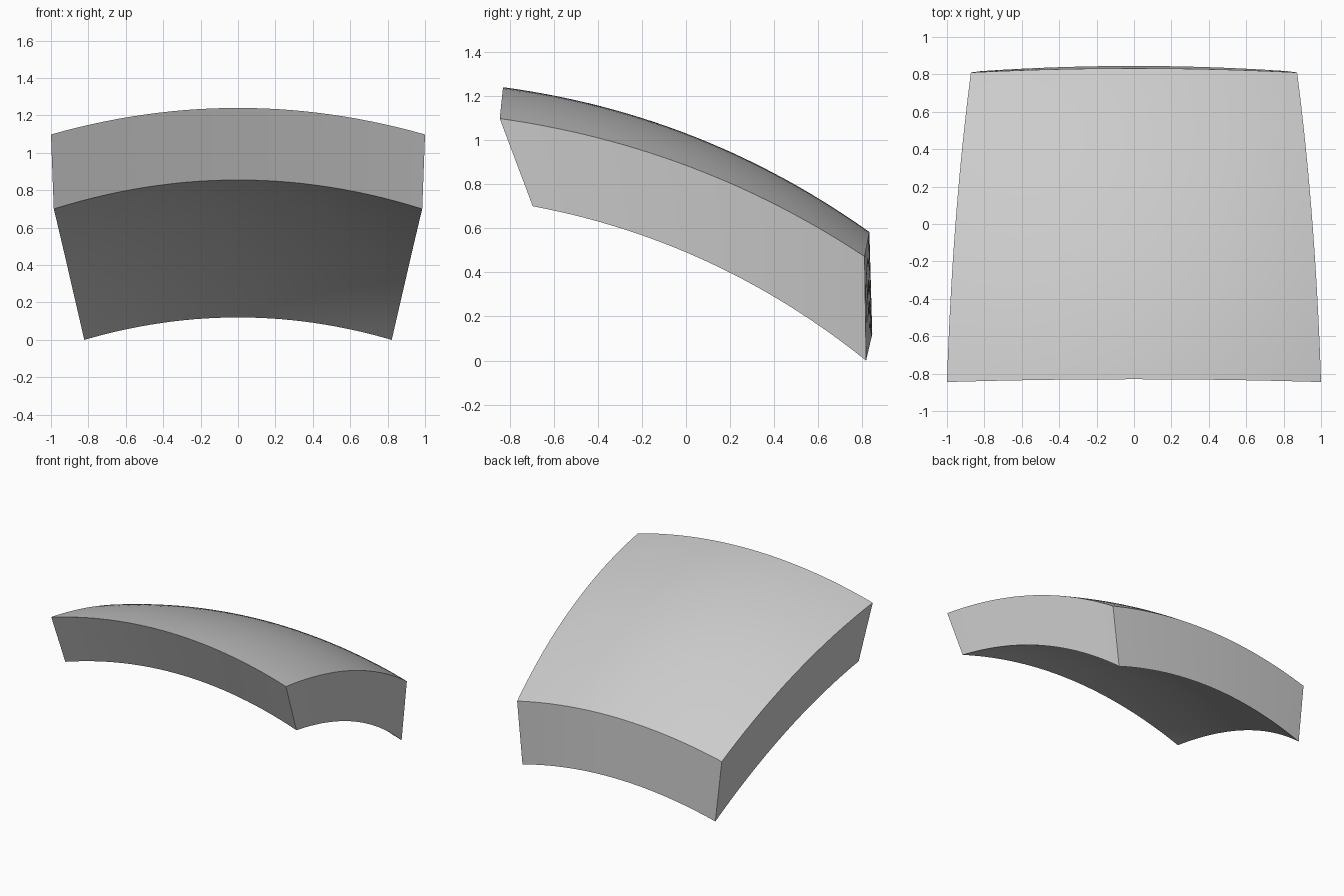
import bpy
import bmesh
from mathutils import Vector

default = bpy.data.objects.get("Cube")
if default:
    bpy.data.objects.remove(default)

SEGMENTS = 28

# Rows run front, middle, back; each holds the crown point and the left corner.
OUTER = [((0, -0.83, 1.24), (1.0, -0.845, 1.098)),
         ((0, 0.04, 1.015), (0.953, 0.02, 0.878)),
         ((0, 0.832, 0.583), (0.872, 0.81, 0.472))]
INNER = [((0, -0.68, 0.855), (0.985, -0.695, 0.70)),
         ((0, 0.125, 0.575), (0.925, 0.10, 0.447)),
         ((0, 0.845, 0.12), (0.822, 0.817, 0.0))]


def through_three(a, b, c, t):
    """Smooth arc through three points, t from -1 to 1."""
    return a * (t * (t - 1) / 2) + b * (1 - t * t) + c * (t * (t + 1) / 2)


def arched_point(rows, u, v):
    """Point on a doubly curved skin, u across and v front to back."""
    crown = through_three(*[Vector(row[0]) for row in rows], v)
    corner = through_three(*[Vector(row[1]) for row in rows], v)
    point = crown.lerp(corner, u * u)
    point.x = corner.x * u
    return point


# Flat slab: a fine grid given thickness
bm = bmesh.new()
bmesh.ops.create_grid(bm, x_segments=SEGMENTS, y_segments=SEGMENTS, size=1)
slab = bmesh.ops.extrude_face_region(bm, geom=bm.faces[:])
upper = [g for g in slab["geom"] if isinstance(g, bmesh.types.BMVert)]
bmesh.ops.translate(bm, verts=upper, vec=(0, 0, 1))

# Bend the slab between the outer and inner skins
for vert in bm.verts:
    rows = OUTER if vert.co.z > 0.5 else INNER
    vert.co = arched_point(rows, vert.co.x, vert.co.y)
bmesh.ops.recalc_face_normals(bm, faces=bm.faces[:])

mesh = bpy.data.meshes.new("curved_panel")
bm.to_mesh(mesh)
bm.free()
panel = bpy.data.objects.new("curved_panel", mesh)
bpy.context.collection.objects.link(panel)

# Smooth skins with crisp rim edges
bpy.ops.object.select_all(action="DESELECT")
panel.select_set(True)
bpy.context.view_layer.objects.active = panel
bpy.ops.object.shade_smooth_by_angle(angle=0.6)
